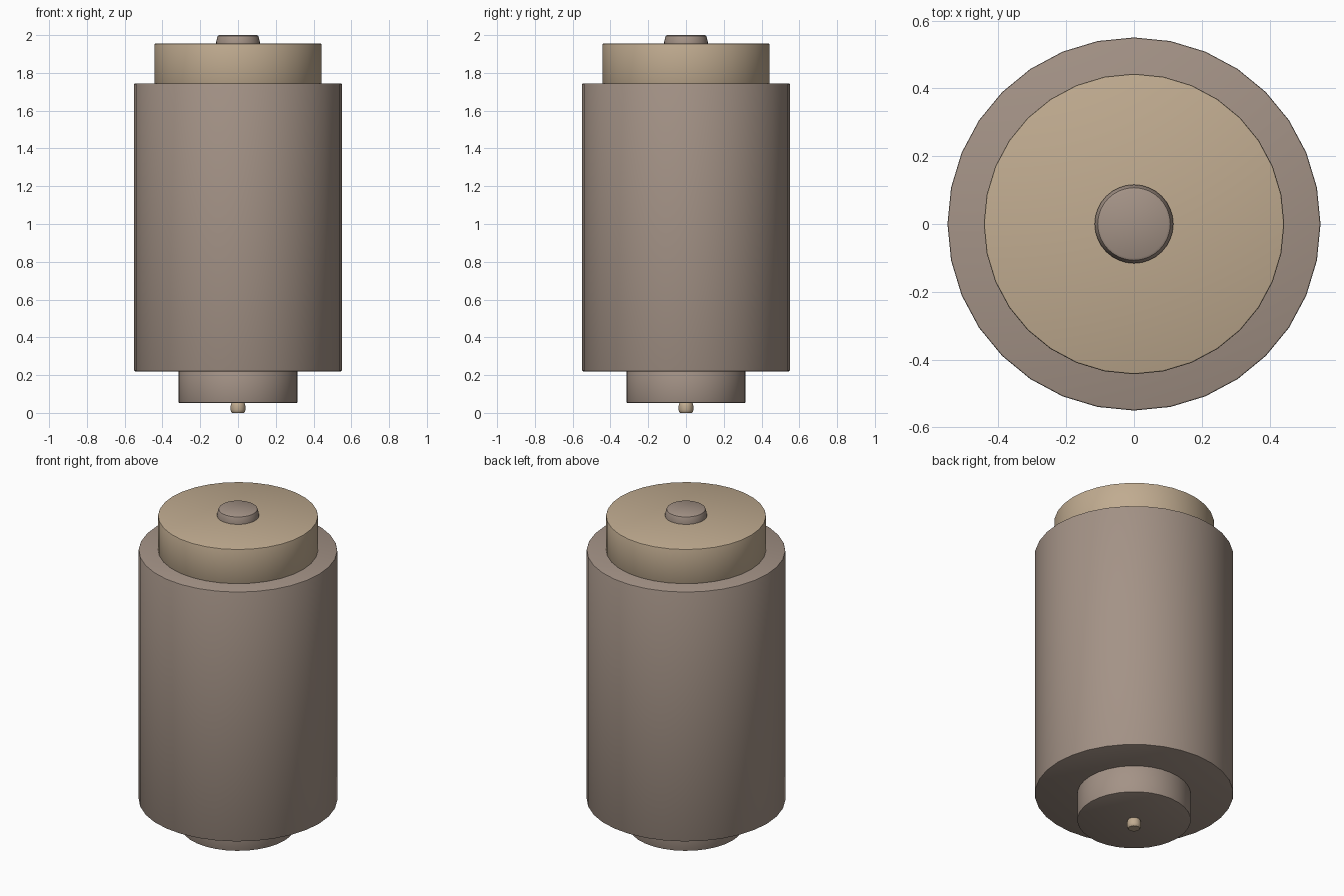
import bpy, bmesh, math

if "Cube" in bpy.data.objects:
    bpy.data.objects.remove(bpy.data.objects["Cube"])

SIDES = 32


def material(name, rgb):
    m = bpy.data.materials.new(name)
    m.diffuse_color = (*rgb, 1)
    m.use_nodes = True
    m.node_tree.nodes["Principled BSDF"].inputs["Base Color"].default_value = m.diffuse_color
    return m


taupe = material("taupe", (0.37, 0.29, 0.24))
tan = material("tan", (0.53, 0.41, 0.28))


def turned(name, profile, mat):
    """Closed solid turned about z from (radius, height) points, bottom to top."""
    bm = bmesh.new()
    rings = []
    for r, z in profile:
        rings.append([bm.verts.new((r * math.cos(a), r * math.sin(a), z))
                      for a in (i * math.tau / SIDES for i in range(SIDES))])
    for lo, hi in zip(rings, rings[1:]):
        for i in range(SIDES):
            j = (i + 1) % SIDES
            bm.faces.new((lo[i], lo[j], hi[j], hi[i]))
    bm.faces.new(rings[0][::-1])
    bm.faces.new(rings[-1])
    me = bpy.data.meshes.new(name)
    bm.to_mesh(me)
    bm.free()
    me.materials.append(mat)
    ob = bpy.data.objects.new(name, me)
    bpy.context.collection.objects.link(ob)
    bpy.ops.object.select_all(action='DESELECT')
    ob.select_set(True)
    bpy.context.view_layer.objects.active = ob
    bpy.ops.object.shade_smooth_by_angle(angle=math.radians(35))
    return ob


def drum(name, r, z0, z1, mat, b=0.005):
    """Cylinder with softened rims."""
    k = 0.3 * b
    return turned(name, [(r - b, z0), (r - k, z0 + k), (r, z0 + b),
                         (r, z1 - b), (r - k, z1 - k), (r - b, z1)], mat)


# Stacked drums
drum("main_body", 0.55, 0.22, 1.745, taupe)
drum("top_collar", 0.443, 1.743, 1.955, tan)
drum("bottom_collar", 0.315, 0.053, 0.222, taupe)

# Tapered button on top
turned("top_button", [(0.116, 1.953), (0.116, 1.963), (0.110, 1.988),
                      (0.107, 1.996), (0.100, 2.0)], taupe)

# Small rounded pin underneath
turned("bottom_pin", [(0.031, 0.0), (0.036, 0.005), (0.039, 0.016), (0.039, 0.038),
                      (0.036, 0.049), (0.031, 0.055)], tan)
